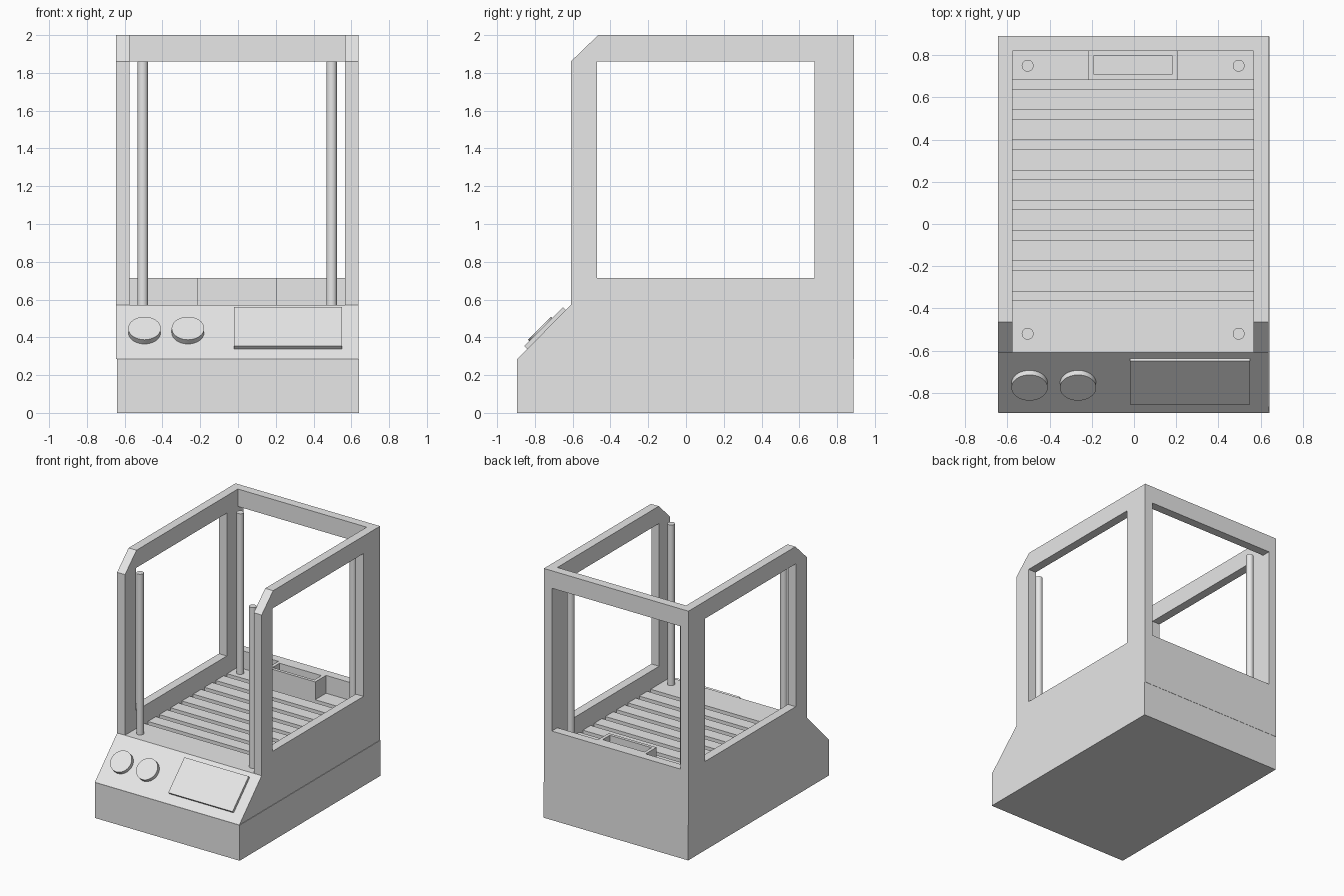
import bpy, bmesh
from mathutils import Matrix, Vector
from math import radians

old = bpy.data.objects.get("Cube")
if old:
    bpy.data.objects.remove(old)

grey = bpy.data.materials.new("plain grey")
grey.use_nodes = True
grey.diffuse_color = (0.8, 0.8, 0.8, 1)
grey.node_tree.nodes["Principled BSDF"].inputs["Base Color"].default_value = (0.8, 0.8, 0.8, 1)

LEFT, RIGHT = 0.637, -0.645      # outer width of the upper body
WALL = 0.07
IN_L, IN_R = LEFT - WALL, RIGHT + WALL
MID = (LEFT + RIGHT) / 2
BACK, DECK, SILL, LINTEL, TOP = 0.89, 0.572, 0.715, 1.86, 2.0


def finish(name, bm):
    bmesh.ops.recalc_face_normals(bm, faces=bm.faces)
    mesh = bpy.data.meshes.new(name)
    bm.to_mesh(mesh)
    bm.free()
    mesh.materials.append(grey)
    ob = bpy.data.objects.new(name, mesh)
    bpy.context.collection.objects.link(ob)
    return ob


def box(name, x, y, z):
    bm = bmesh.new()
    bmesh.ops.create_cube(bm, size=1)
    for v in bm.verts:
        v.co = [r[0] if c < 0 else r[1] for c, r in zip(v.co, (x, y, z))]
    return finish(name, bm)


def prism(name, profile, x0, x1):
    bm = bmesh.new()
    face = bm.faces.new([bm.verts.new((x0, y, z)) for y, z in profile])
    out = bmesh.ops.extrude_face_region(bm, geom=[face])
    moved = [g for g in out["geom"] if isinstance(g, bmesh.types.BMVert)]
    bmesh.ops.translate(bm, verts=moved, vec=(x1 - x0, 0, 0))
    return finish(name, bm)


def cylinder(name, radius, height, matrix, sides=32):
    bm = bmesh.new()
    bmesh.ops.create_cone(bm, cap_ends=True, segments=sides, radius1=radius,
                          radius2=radius, depth=height, matrix=matrix)
    ob = finish(name, bm)
    bpy.context.view_layer.objects.active = ob
    ob.select_set(True)
    bpy.ops.object.shade_smooth_by_angle(angle=radians(35))
    ob.select_set(False)
    return ob


def cut(ob, cutter):
    cutter.hide_render = True
    mod = ob.modifiers.new("cut", "BOOLEAN")
    mod.operation, mod.solver, mod.object = "DIFFERENCE", "EXACT", cutter
    bpy.context.view_layer.objects.active = ob
    bpy.ops.object.modifier_apply(modifier=mod.name)
    bpy.data.objects.remove(cutter)


# Base plinth, a hair wider than the upper body
box("base", (-0.641, 0.641), (-0.895, 0.888), (0, 0.285))

# Upper body: side outline hollowed from the front and top
body = prism("frame_body", [(-0.893, 0.285), (-0.61, DECK), (-0.61, LINTEL),
                            (-0.465, TOP), (BACK, TOP), (BACK, 0.285)], RIGHT, LEFT)
cut(body, box("inside_cutter", (IN_R, IN_L), (-1, BACK - WALL), (DECK, 2.2)))
cut(body, box("side_window_cutter", (-1, 1), (-0.47, 0.68), (SILL, LINTEL)))
cut(body, box("back_window_cutter", (IN_R, IN_L), (0.75, 1), (SILL, LINTEL)))

# Evenly spaced slots across the deck
for i in range(8):
    y = -0.362 + i * 0.1432
    cut(body, box("slot_cutter", (IN_R, IN_L), (y, y + 0.043), (DECK - 0.07, 0.65)))

# Open tray against the back wall
tray = box("back_tray", (-0.217, 0.207), (0.683, BACK - WALL), (DECK, SILL))
cut(tray, box("tray_cutter", (-0.19, 0.18), (0.708, 0.798), (SILL - 0.09, 0.8)))

# Four upright rods
for end, y in (("front", -0.52), ("back", 0.75)):
    for side, x in (("left", 0.5), ("right", -0.5)):
        cylinder(f"{end}_{side}_rod", 0.028, LINTEL - DECK,
                 Matrix.Translation((MID + x, y, (LINTEL + DECK) / 2)), 24)

# Knobs and screen on the sloping control panel
tilt = Matrix.Rotation(radians(45), 4, "X")


def on_panel(x, z, lift):
    out = Vector((0, -1, 1)).normalized() * lift
    return Matrix.Translation(Vector((x, z - 1.18, z)) + out) @ tilt


for side, x in (("outer", -0.495), ("inner", -0.265)):
    cylinder(f"{side}_knob", 0.086, 0.034, on_panel(x, 0.426, 0.014), 48)

screen = box("screen", (-0.285, 0.285), (-0.145, 0.145), (-0.012, 0.012))
screen.data.transform(on_panel(0.265, 0.442, 0.009))
